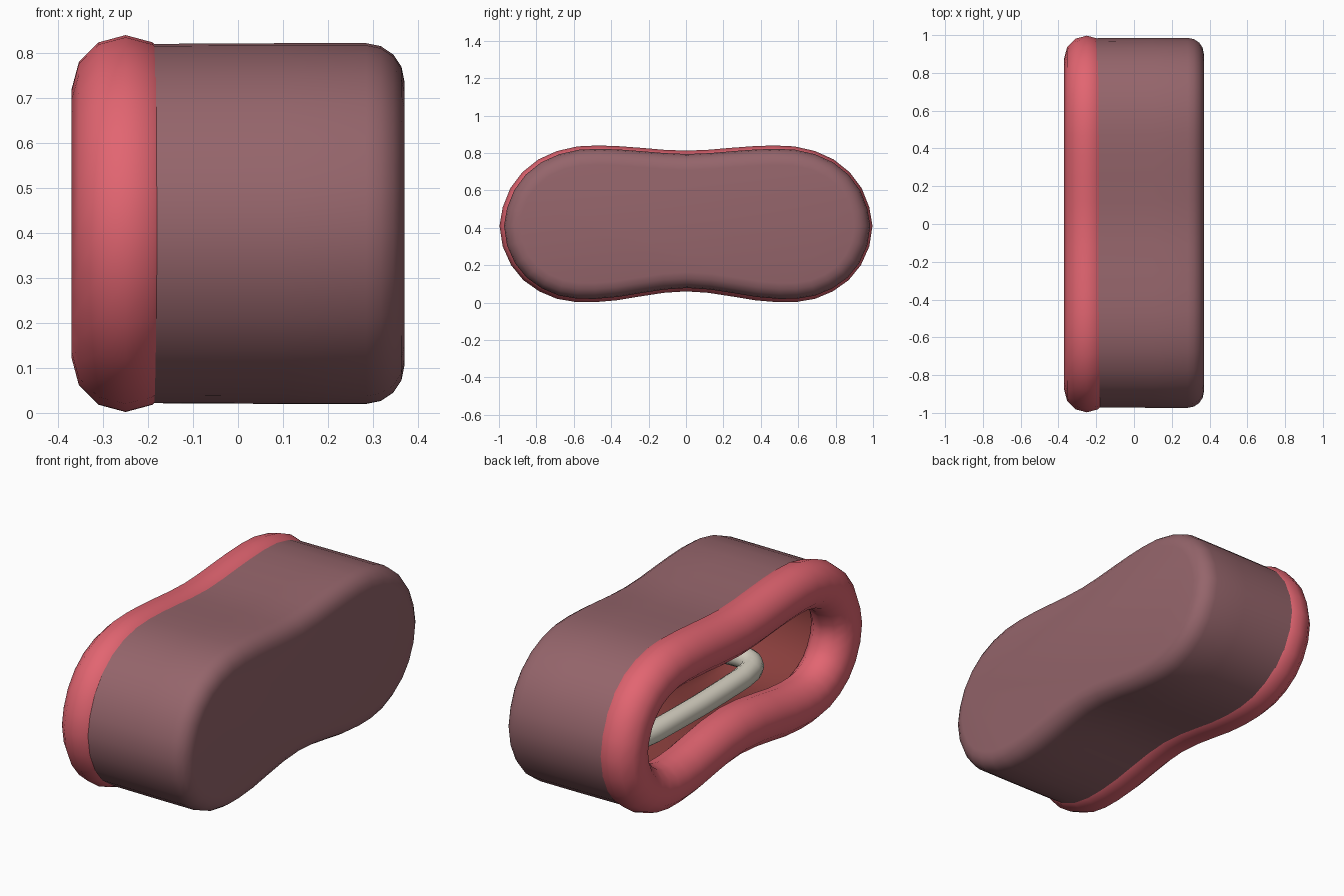
import bpy, bmesh, math
from mathutils import Vector

if "Cube" in bpy.data.objects:
    bpy.data.objects.remove(bpy.data.objects["Cube"])

def material(name, rgb):
    m = bpy.data.materials.new(name)
    m.diffuse_color = (*rgb, 1)
    m.use_nodes = True
    m.node_tree.nodes["Principled BSDF"].inputs["Base Color"].default_value = m.diffuse_color
    return m

lip_red = material("lip_red", (0.76, 0.13, 0.165))
skin = material("dusty_mauve", (0.30, 0.13, 0.147))
inner_red = material("inner_red", (0.25, 0.048, 0.045))
ivory = material("ivory", (0.70, 0.66, 0.56))

# Outer bean outline (y, z): right half from top centre to bottom centre
HALF = [(0, .812), (.12, .817), (.25, .828), (.36, .836), (.47, .84), (.58, .835),
        (.69, .81), (.79, .765), (.875, .697), (.94, .61), (.98, .51), (.997, .41),
        (.98, .30), (.935, .20), (.87, .12), (.785, .06), (.69, .02), (.59, .003),
        (.49, .002), (.37, .012), (.25, .032), (.12, .052), (0, .06)]
OUTLINE = [Vector(p) for p in HALF + [(-y, z) for y, z in HALF[-2:0:-1]]]

def inset(d):
    """Outline moved inwards by d along its normals."""
    pts, n = [], len(OUTLINE)
    for i, p in enumerate(OUTLINE):
        t = (OUTLINE[(i + 1) % n] - OUTLINE[i - 1]).normalized()
        pts.append(p + Vector((t.y, -t.x)) * d)
    return pts

def loft(name, profile, mat, closed=False, inward=False):
    """Skin rings given as (x, inset); close the loop or cap the last ring."""
    bm = bmesh.new()
    rings = [[bm.verts.new((x, p.x, p.y)) for p in inset(d)] for x, d in profile]
    n = len(OUTLINE)
    pairs = list(zip(rings, rings[1:]))
    if closed:
        pairs.append((rings[-1], rings[0]))
    for a, b in pairs:
        for i in range(n):
            j = (i + 1) % n
            bm.faces.new((a[i], a[j], b[j], b[i]))
    if not closed:
        bm.faces.new(rings[-1])
    bmesh.ops.recalc_face_normals(bm, faces=bm.faces)
    # Make the open shells face reliably outwards or inwards
    if not closed:
        bm.faces.ensure_lookup_table()
        cap = bm.faces[-1]
        cap.normal_update()
        if (cap.normal.x > 0) == inward:
            bmesh.ops.reverse_faces(bm, faces=bm.faces)
    me = bpy.data.meshes.new(name)
    bm.to_mesh(me)
    bm.free()
    me.materials.append(mat)
    ob = bpy.data.objects.new(name, me)
    bpy.context.collection.objects.link(ob)
    smooth(ob)
    return ob

def smooth(ob):
    bpy.ops.object.select_all(action='DESELECT')
    ob.select_set(True)
    bpy.context.view_layer.objects.active = ob
    bpy.ops.object.shade_smooth_by_angle(angle=math.radians(40))

# Lips: round tube following the outline
R = 0.12
loft("lips", [(-.25 + R * math.sin(k * math.pi / 6), R - R * math.cos(k * math.pi / 6))
              for k in range(12)], lip_red, closed=True)

# Outer shell with a rounded back edge
B = 0.085
body = [(-.25, .02), (-.1, .019), (.1, .018)]
body += [(.37 - B + B * math.sin(a), .018 + B - B * math.cos(a))
         for a in (math.radians(22.5 * k) for k in range(5))]
loft("outer_shell", body, skin).location.y = 0.006

# Hollow inside of the mouth
loft("mouth_cavity", [(-.25, .12), (-.1, .10), (.15, .10), (.24, .12), (.28, .17)],
     inner_red, inward=True)

# Upper and lower tooth arches: U-shaped bars opening to the back
def tooth_arch(name, z):
    cu = bpy.data.curves.new(name, 'CURVE')
    cu.dimensions = '3D'
    cu.bevel_depth = 0.055
    cu.bevel_resolution = 3
    cu.use_fill_caps = True
    half = [(.27, .56), (.13, .57)]
    half += [(.08 - .13 * math.sin(a), .42 + .15 * math.cos(a))
             for a in (math.radians(15 * k) for k in range(6))]
    half += [(-.06, .36), (-.065, .18)]
    path = half + [(-.068, 0)] + [(x, -y) for x, y in reversed(half)]
    sp = cu.splines.new('POLY')
    sp.points.add(len(path) - 1)
    for pt, (x, y) in zip(sp.points, path):
        pt.co = (x, y, z, 1)
    cu.materials.append(ivory)
    ob = bpy.data.objects.new(name, cu)
    bpy.context.collection.objects.link(ob)
    bpy.ops.object.select_all(action='DESELECT')
    ob.select_set(True)
    bpy.context.view_layer.objects.active = ob
    bpy.ops.object.convert(target='MESH')
    smooth(bpy.context.view_layer.objects.active)

tooth_arch("lower_teeth", 0.26)
tooth_arch("upper_teeth", 0.55)
